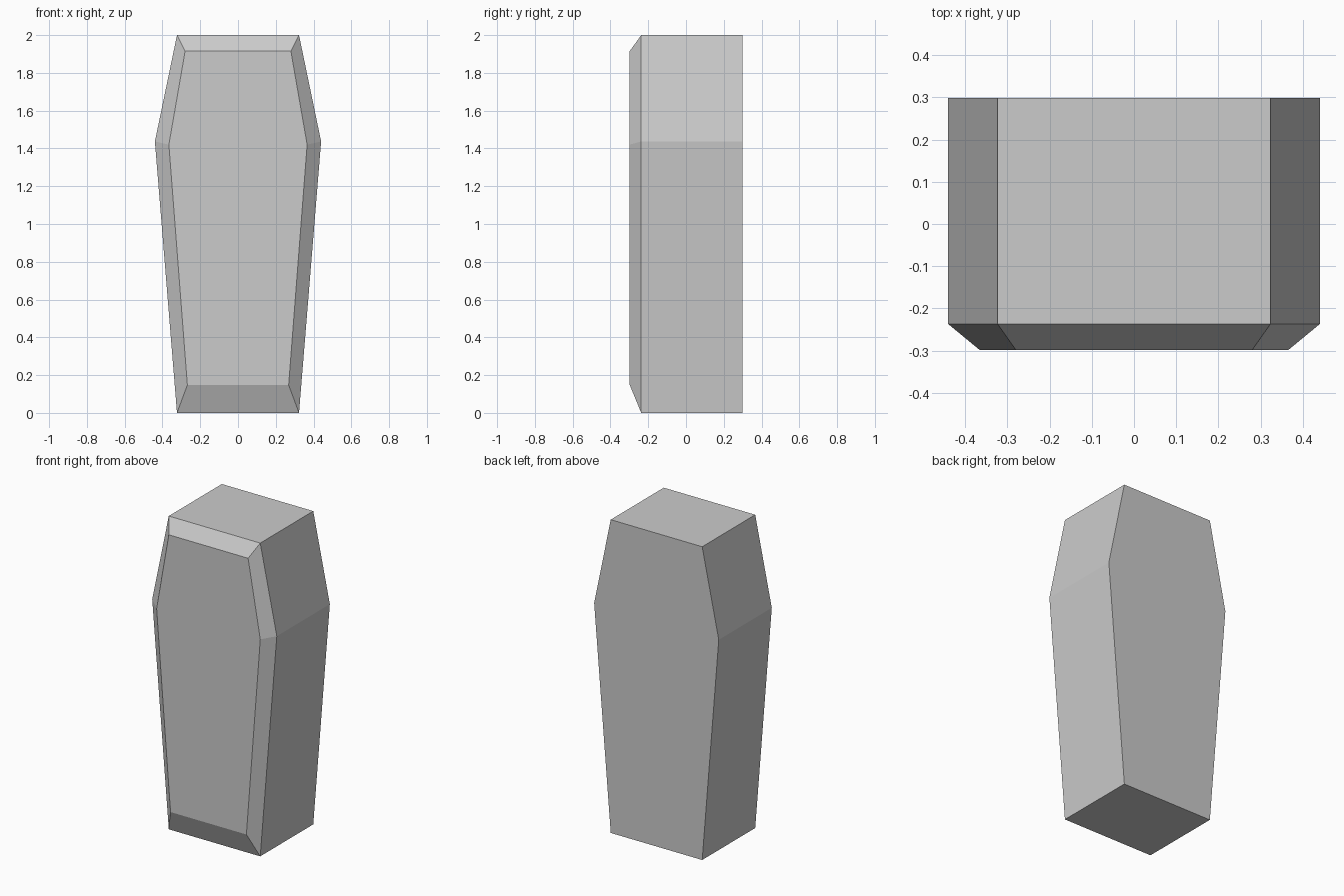
import bpy, bmesh

if "Cube" in bpy.data.objects:
    bpy.data.objects.remove(bpy.data.objects["Cube"])

# Half outlines (x, z) from foot to head
OUTER = [(0.323, 0.0), (0.44, 1.437), (0.323, 2.0)]
INNER = [(0.268, 0.148), (0.366, 1.42), (0.28, 1.915)]


def ring(bm, half, y):
    """Mirror a half outline into a closed six-sided ring at depth y."""
    pts = half + [(-x, z) for x, z in reversed(half)]
    return [bm.verts.new((x, y, z)) for x, z in pts]


# Coffin body: back, straight sides, then a bevelled lid
bm = bmesh.new()
rings = [ring(bm, OUTER, 0.298), ring(bm, OUTER, -0.237), ring(bm, INNER, -0.298)]
for a, b in zip(rings, rings[1:]):
    for i in range(6):
        j = (i + 1) % 6
        bm.faces.new((a[i], a[j], b[j], b[i]))
bm.faces.new(rings[0])
bm.faces.new(rings[-1])
bmesh.ops.recalc_face_normals(bm, faces=bm.faces)

mesh = bpy.data.meshes.new("coffin")
bm.to_mesh(mesh)
bm.free()
bpy.context.collection.objects.link(bpy.data.objects.new("coffin", mesh))
